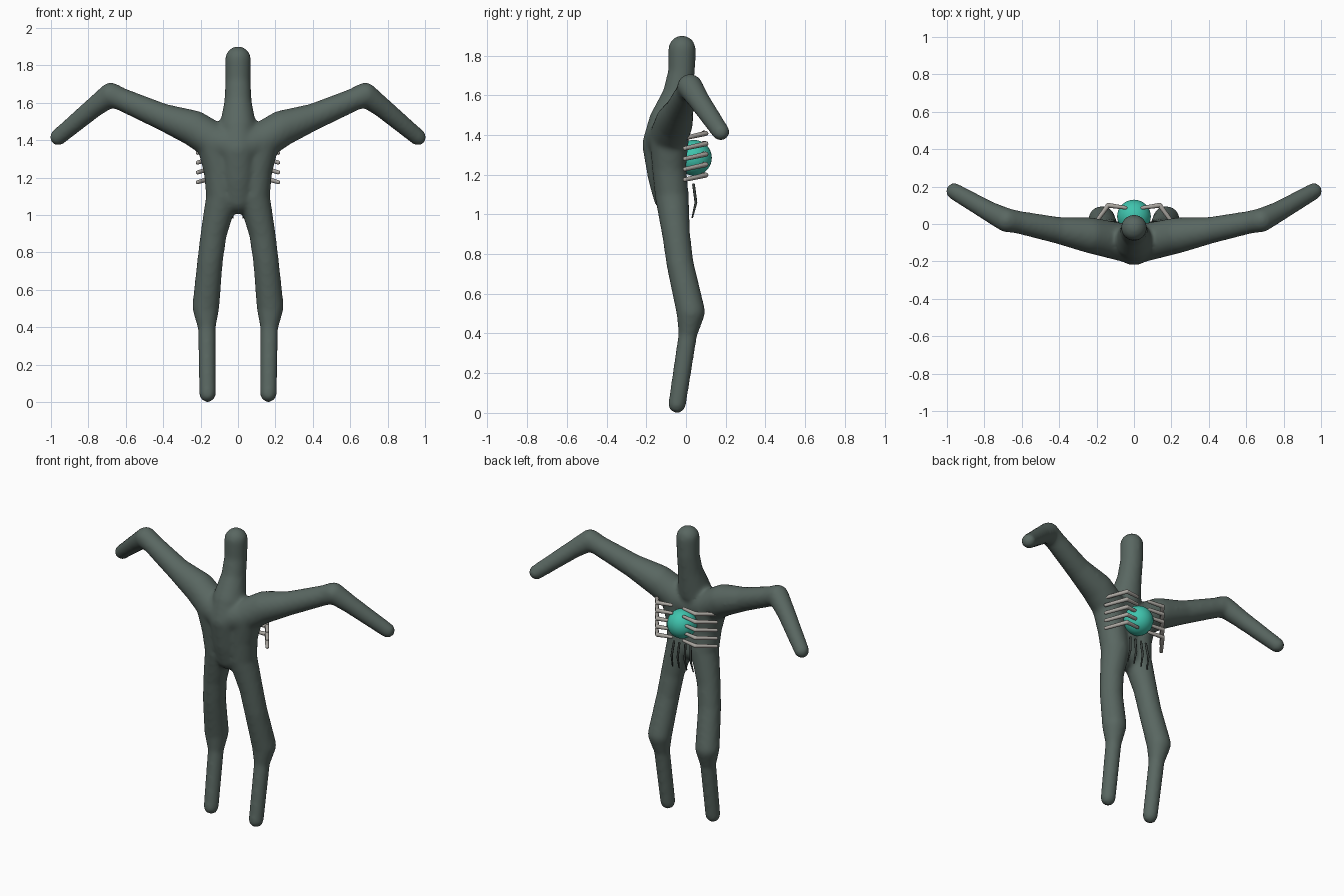
import bpy, bmesh
from mathutils import Vector, Matrix

if "Cube" in bpy.data.objects:
    bpy.data.objects.remove(bpy.data.objects["Cube"])


def material(name, rgb):
    m = bpy.data.materials.new(name)
    m.diffuse_color = (*rgb, 1)
    m.use_nodes = True
    m.node_tree.nodes["Principled BSDF"].inputs["Base Color"].default_value = m.diffuse_color
    return m


def capsule(bm, a, b, detail=3):
    """Tapered capsule: convex hull of two balls given as (x, y, z, radius)."""
    part = bmesh.new()
    for x, y, z, r in (a, b):
        bmesh.ops.create_icosphere(part, subdivisions=detail, radius=r,
                                   matrix=Matrix.Translation((x, y, z)))
    bmesh.ops.delete(part, geom=part.faces[:], context='FACES_ONLY')
    hull = bmesh.ops.convex_hull(part, input=part.verts[:])
    junk = {g for g in hull["geom_interior"] + hull["geom_unused"]
            if isinstance(g, bmesh.types.BMVert)}
    bmesh.ops.delete(part, geom=list(junk), context='VERTS')
    mesh = bpy.data.meshes.new("tmp")
    part.to_mesh(mesh)
    part.free()
    bm.from_mesh(mesh)
    bpy.data.meshes.remove(mesh)


def chain(bm, balls, detail=3, mirror=False):
    for s in (1, -1) if mirror else (1,):
        pts = [(s * x, y, z, r) for x, y, z, r in balls]
        for a, b in zip(pts, pts[1:]):
            capsule(bm, a, b, detail)


def finish(name, bm, mat):
    bmesh.ops.recalc_face_normals(bm, faces=bm.faces[:])
    mesh = bpy.data.meshes.new(name)
    bm.to_mesh(mesh)
    bm.free()
    mesh.materials.append(mat)
    mesh.polygons.foreach_set("use_smooth", [True] * len(mesh.polygons))
    obj = bpy.data.objects.new(name, mesh)
    bpy.context.collection.objects.link(obj)
    return obj


skin = material("skin", (0.10, 0.135, 0.12))
bone = material("bone", (0.40, 0.38, 0.35))
dark = material("dark", (0.04, 0.05, 0.045))
teal = material("teal", (0.05, 0.55, 0.42))

# Body: neck-head, torso, arms and legs fused into one smooth skin
body = bmesh.new()
chain(body, [(0, -.09, 1.46, .10), (0, -.045, 1.60, .074),
             (0, -.022, 1.72, .068), (0, -.02, 1.832, .07)])
chain(body, [(0, -.10, 1.46, .09), (0, -.113, 1.35, .108),
             (0, -.10, 1.20, .095), (0, -.08, 1.09, .085)])
chain(body, [(0, -.11, 1.36, .105), (.12, -.085, 1.39, .10),
             (.235, -.06, 1.463, .096)], mirror=True)
chain(body, [(.12, -.085, 1.38, .10), (.098, -.085, 1.24, .086),
             (.085, -.072, 1.10, .086), (.13, -.05, .90, .071),
             (.15, -.03, .75, .069), (.172, .024, .51, .073),
             (.167, .01, .40, .048), (.163, -.045, .043, .045)], mirror=True)
chain(body, [(.235, -.06, 1.463, .096), (.40, -.035, 1.523, .072),
             (.62, .01, 1.617, .061), (.68, .02, 1.643, .065),
             (.77, .065, 1.575, .055), (.962, .175, 1.415, .045)], mirror=True)
body_obj = finish("body", body, skin)
rm = body_obj.modifiers.new("fuse", 'REMESH')
rm.mode = 'VOXEL'
rm.voxel_size = 0.012
rm.use_smooth_shade = True
sm = body_obj.modifiers.new("soften", 'SMOOTH')
sm.factor = 0.5
sm.iterations = 10

# Ribs: five bent bars on each side, wrapping the orb
ribs = bmesh.new()
for i in range(5):
    z = 1.19 + .0525 * i
    chain(ribs, [(.215, -.005, z - .015, .011), (.138, .10, z + .008, .013),
                 (.045, .087, z + .012, .010)], detail=2, mirror=True)
finish("ribs", ribs, bone)

# Tendrils: thin dark bent spikes hanging under the orb
tendrils = bmesh.new()
for x in (.022, .06):
    chain(tendrils, [(x, .038, 1.15, .007), (x * 1.15, .05, 1.06, .007),
                     (x * 1.25, .032, .985, .004)], detail=2, mirror=True)
finish("tendrils", tendrils, dark)

# Orb in the back
orb = bmesh.new()
bmesh.ops.create_uvsphere(orb, u_segments=32, v_segments=20, radius=.09,
                          matrix=Matrix.Translation((0, .04, 1.285)))
finish("orb", orb, teal)
